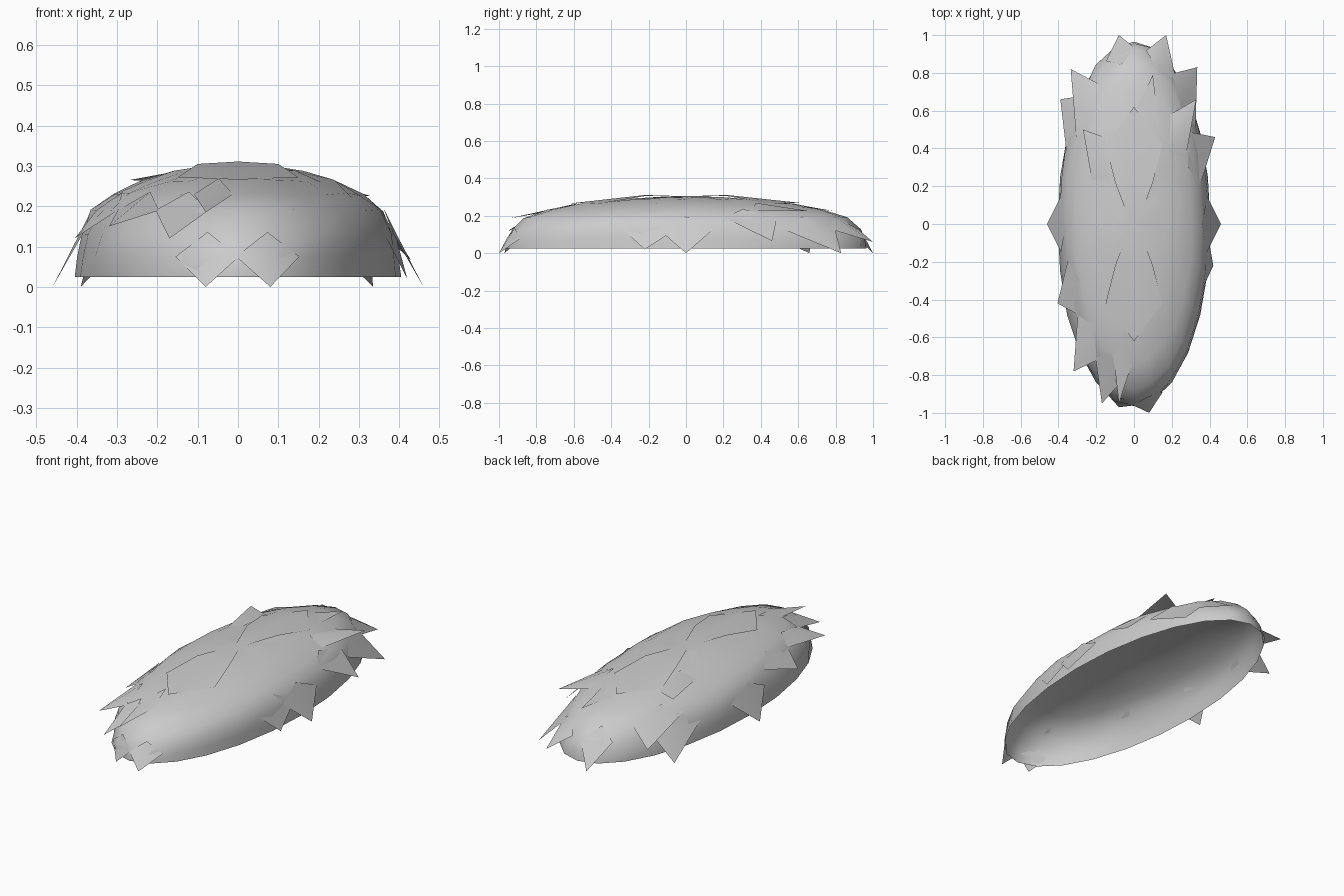
import bpy, bmesh, math, random
from mathutils import Vector

if "Cube" in bpy.data.objects:
    bpy.data.objects.remove(bpy.data.objects["Cube"])
random.seed(4)

N = 24
RX, RY = 0.405, 0.965
# profile of the mound: (footprint scale, height)
PROFILE = [(1.0, 0.025), (0.995, 0.075), (0.965, 0.13), (0.89, 0.19),
           (0.77, 0.23), (0.6, 0.263), (0.4, 0.285), (0.2, 0.298)]


def surf(theta, s, z):
    return Vector((RX * s * math.cos(theta), RY * s * math.sin(theta), z))


def finish(name, bm):
    me = bpy.data.meshes.new(name)
    bm.to_mesh(me)
    bm.free()
    me.shade_smooth()
    ob = bpy.data.objects.new(name, me)
    bpy.context.collection.objects.link(ob)
    return ob


# open, hollow mound shell
bm = bmesh.new()
rings = []
for i, (s, z) in enumerate(PROFILE):
    ring = []
    for k in range(N):
        j = 1 + random.uniform(-0.015, 0.015) * (i > 0)
        ring.append(bm.verts.new(surf(2 * math.pi * k / N, s * j, z + random.uniform(-0.004, 0.004) * (i > 0))))
    rings.append(ring)
for a, b in zip(rings, rings[1:]):
    for k in range(N):
        bm.faces.new((a[k], a[(k + 1) % N], b[(k + 1) % N], b[k]))
top = bm.verts.new((0, 0, 0.302))
for k in range(N):
    bm.faces.new((rings[-1][k], rings[-1][(k + 1) % N], top))
finish("mound_shell", bm)

# pointed leaf flaps hanging off the shell: tip position, profile level, half angle
FLAPS = [
    ((0.46, 0.0, 0.0), 2, 0.16), ((-0.46, 0.0, 0.0), 2, 0.16),
    ((0.43, 0.46, 0.065), 3, 0.18), ((0.42, -0.22, 0.02), 2, 0.16),
    ((0.335, 0.83, 0.0), 2, 0.22), ((-0.335, 0.82, 0.12), 3, 0.24),
    ((-0.39, 0.66, 0.0), 2, 0.2), ((0.17, 1.0, 0.06), 2, 0.22),
    ((-0.08, 1.0, 0.0), 2, 0.2), ((0.08, -1.0, 0.0), 1, 0.2),
    ((-0.08, -0.97, 0.0), 1, 0.2), ((-0.17, -0.95, 0.12), 3, 0.2),
    ((-0.32, -0.78, 0.15), 3, 0.2), ((-0.405, -0.42, 0.12), 3, 0.18),
    ((0.33, 0.66, 0.225), 4, 0.2), ((-0.27, 0.5, 0.265), 5, 0.25),
    ((-0.08, -0.95, 0.185), 4, 0.16), ((0.1, 0.79, 0.225), 5, 0.3),
]
bm = bmesh.new()
for tip, lv, w in FLAPS:
    th = math.atan2(tip[1] / RY, tip[0] / RX)
    s, z = PROFILE[lv]
    l = bm.verts.new(surf(th - w, s, z))
    r = bm.verts.new(surf(th + w, s, z))
    s2, z2 = PROFILE[lv + 1]
    u = bm.verts.new(surf(th, s2, z2 + 0.006))
    t = bm.verts.new(tip)
    bm.faces.new((l, t, u))
    bm.faces.new((t, r, u))
finish("leaf_flaps", bm)

# larger overlapping leaf plates along the ridge
bm = bmesh.new()
for y0, y1, z0, z1 in [(-0.22, -0.62, 0.311, 0.266), (0.22, 0.62, 0.311, 0.268)]:
    ridge = [bm.verts.new(p) for p in
             [(0, -y0 * 0.2, 0.303), (-0.1, y0, z0 - 0.006), (-0.15, (y0 + y1) / 2, 0.272),
              (0, y1, z1), (0.15, (y0 + y1) / 2, 0.272), (0.1, y0, z0 - 0.006)]]
    c = bm.verts.new((0, y0, z0))
    for k in range(6):
        bm.faces.new((ridge[k], ridge[(k + 1) % 6], c))
bmesh.ops.recalc_face_normals(bm, faces=bm.faces)
finish("ridge_leaves", bm)
